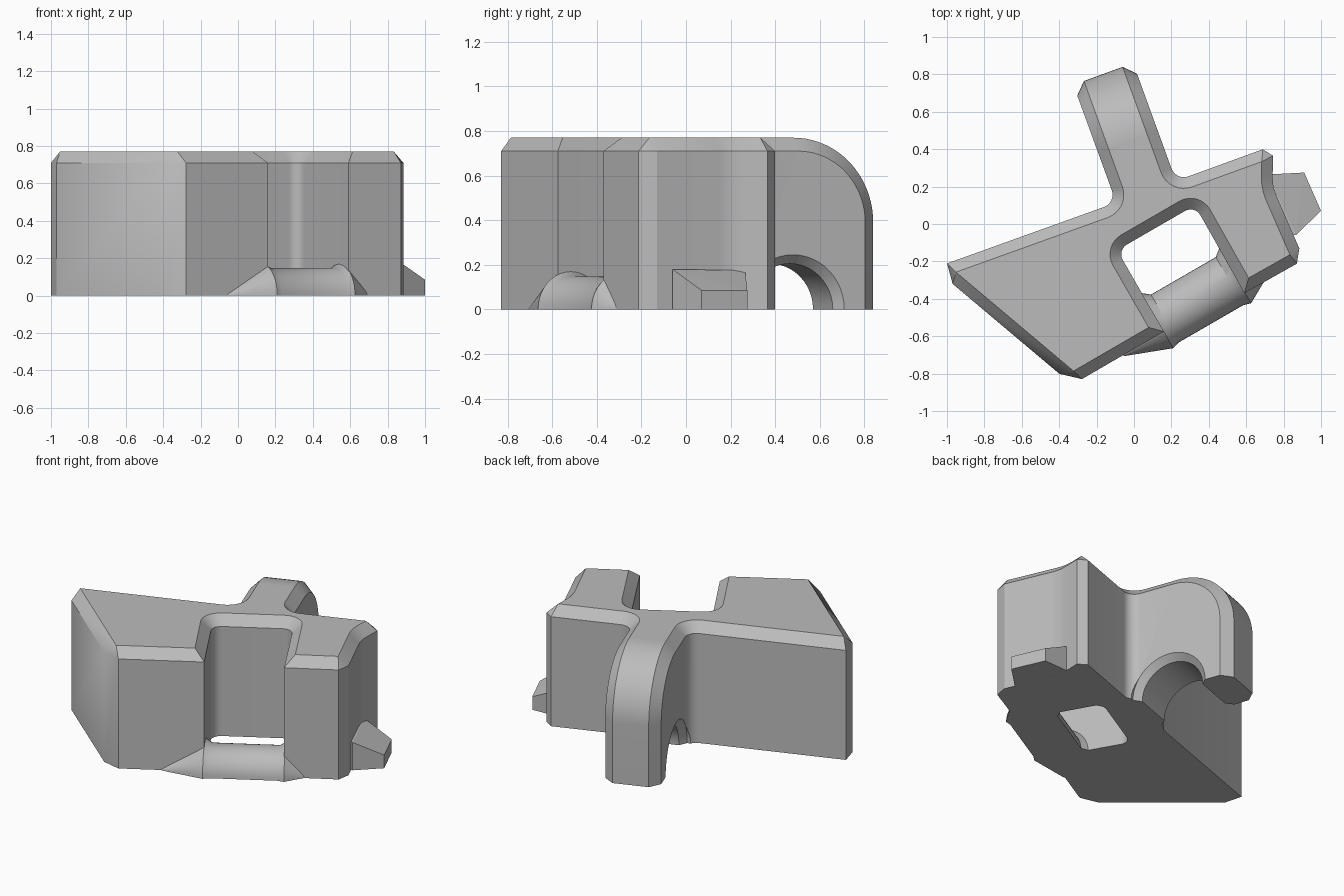
import bpy, bmesh, math
from mathutils import Vector

if "Cube" in bpy.data.objects:
    bpy.data.objects.remove(bpy.data.objects["Cube"])

CH, TOP = 0.06, 0.77
GREY = (0.5, 0.5, 0.5, 1)
mat = bpy.data.materials.new("plain grey")
mat.use_nodes = True
mat.diffuse_color = GREY
mat.node_tree.nodes["Principled BSDF"].inputs["Base Color"].default_value = GREY


def leg_xy(u, v):
    """Leg frame: u runs out along the leg, v across it."""
    c, s = math.cos(math.radians(20)), math.sin(math.radians(20))
    return Vector((c * v - s * u, s * v + c * u))


def bar_xy(a, f):
    """Bar frame: a runs along the bar, f towards the front."""
    c, s = math.cos(math.radians(30)), math.sin(math.radians(30))
    return Vector((c * a + s * f, s * a - c * f))


def finish(bm, name):
    bmesh.ops.remove_doubles(bm, verts=bm.verts, dist=0.0005)
    bmesh.ops.recalc_face_normals(bm, faces=bm.faces)
    mesh = bpy.data.meshes.new(name)
    bm.to_mesh(mesh)
    bm.free()
    mesh.materials.append(mat)
    obj = bpy.data.objects.new(name, mesh)
    bpy.context.collection.objects.link(obj)
    return obj


def loft(name, rings):
    """Skin closed rings of equal length and cap both ends."""
    bm = bmesh.new()
    loops = [[bm.verts.new(p) for p in ring] for ring in rings]
    n = len(loops[0])
    for lo, hi in zip(loops, loops[1:]):
        for i in range(n):
            j = (i + 1) % n
            bm.faces.new((lo[i], lo[j], hi[j], hi[i]))
    bm.faces.new(loops[0][::-1])
    bm.faces.new(loops[-1])
    return finish(bm, name)


def smooth(obj):
    bpy.ops.object.select_all(action="DESELECT")
    obj.select_set(True)
    bpy.context.view_layer.objects.active = obj
    bpy.ops.object.shade_smooth_by_angle(angle=math.radians(30))


def cross(a, b):
    return a.x * b.y - a.y * b.x


# Body plan, counter-clockwise: corner, kind, size(s), chamfer of next edge
plan = [
    (Vector((-1.07, -0.236)), "cut", (0.075, 0.131), CH),
    (Vector((-0.33, -0.859)), "cut", (0.09, 0.06), CH),
    (Vector((0.16, -0.575)), "sharp", 0, CH),
    (Vector((-0.09, -0.14)), "round", 0.06, CH),
    (Vector((0.325, 0.10)), "round", 0.06, CH),
    (Vector((0.59, -0.37)), "sharp", 0, CH),
    (Vector((0.91, -0.19)), "cut", (0.045, 0.065), CH),
    (Vector((0.74, 0.20)), "round", 0.25, CH),
    (Vector((0.745, 0.42)), "cut", (0.055, 0.06), CH),
    (leg_xy(0.14, 0.29), "round", 0.07, CH),
    (leg_xy(0.43, 0.29), "sharp", 0, 0),
    (leg_xy(0.43, -0.05), "sharp", 0, CH),
    (leg_xy(0.14, -0.05), "round", 0.07, CH),
]
wall, rim = [], []
for i, (p, kind, size, ch_out) in enumerate(plan):
    before, after = plan[i - 1], plan[(i + 1) % len(plan)]
    d1, d2 = (p - before[0]).normalized(), (after[0] - p).normalized()
    n1, n2 = Vector((-d1.y, d1.x)), Vector((-d2.y, d2.x))
    if kind == "round":
        turn = abs(d1.angle(d2))
        t = size * math.tan(turn / 2)
        centre = p - d1 * t - n1 * size
        for k in range(9):
            w = k / 8 * turn
            r = n1 * math.cos(w) + d1 * math.sin(w)
            wall.append(centre + r * size)
            rim.append(centre + r * (size + CH))
    else:
        q1, q2 = p + n1 * before[3], p + n2 * ch_out
        q = q1 + d1 * (cross(q2 - q1, d2) / cross(d1, d2))
        pts = [p - d1 * size[0], p + d2 * size[1]] if kind == "cut" else [p]
        wall += pts
        rim += [q] * len(pts)

body = loft("body", [[(*p, z) for p in ring] for ring, z in
                     ((wall, 0), (wall, TOP - CH), (rim, TOP))])


# Curved leg end, chamfered along both sides
def leg_ring(v, inset):
    r = 0.38 - inset
    side = [(0.43, 0), (0.81 - inset, 0)]
    side += [(0.43 + r * math.cos(k * math.pi / 40), 0.39 + r * math.sin(k * math.pi / 40))
             for k in range(21)]
    return [(*leg_xy(u, v), z) for u, z in side]


leg = loft("curved_leg", [leg_ring(-0.05, CH), leg_ring(0.01, 0),
                          leg_ring(0.23, 0), leg_ring(0.29, CH)])

# Round opening with flared mouths through the leg
stations = [(-0.14, 0.245), (-0.05, 0.245), (-0.01, 0.205),
            (0.25, 0.205), (0.29, 0.245), (0.38, 0.245)]
cutter = loft("arch_cutter", [
    [(*leg_xy(0.405 + r * math.cos(k * math.pi / 24), v), r * math.sin(k * math.pi / 24))
     for k in range(48)] for v, r in stations])
cutter.hide_render = True
for obj in (body, leg):
    mod = obj.modifiers.new("arch", "BOOLEAN")
    mod.operation, mod.solver, mod.object = "DIFFERENCE", "EXACT", cutter
    bpy.context.view_layer.objects.active = obj
    bpy.ops.object.modifier_apply(modifier=mod.name)
    smooth(obj)
bpy.data.objects.remove(cutter)

# Half-round bar across the slot, with collars and tapering ends
stations = [(-0.40, 0.58, 0.005), (-0.15, 0.51, 0.17), (-0.11, 0.52, 0.148),
            (0.29, 0.52, 0.148), (0.33, 0.51, 0.17), (0.465, 0.60, 0.005)]
bar = loft("front_bar", [
    [(*bar_xy(a, f + r * math.cos(k * math.pi / 20)), r * math.sin(k * math.pi / 20))
     for k in range(21)] for a, f, r in stations])
smooth(bar)

# Wedge peg on the left side
bm = bmesh.new()
for x, y, z in ((0.72, 0.265, 0.175), (0.84, -0.06, 0.18), (0.865, -0.06, 0.18),
                (0.91, 0.275, 0.085), (1.0, 0.07, 0.085)):
    bm.verts.new((x, y, z))
    bm.verts.new((x, y, 0))
bmesh.ops.convex_hull(bm, input=bm.verts)
bmesh.ops.dissolve_limit(bm, angle_limit=0.02, verts=bm.verts, edges=bm.edges)
finish(bm, "side_peg")
